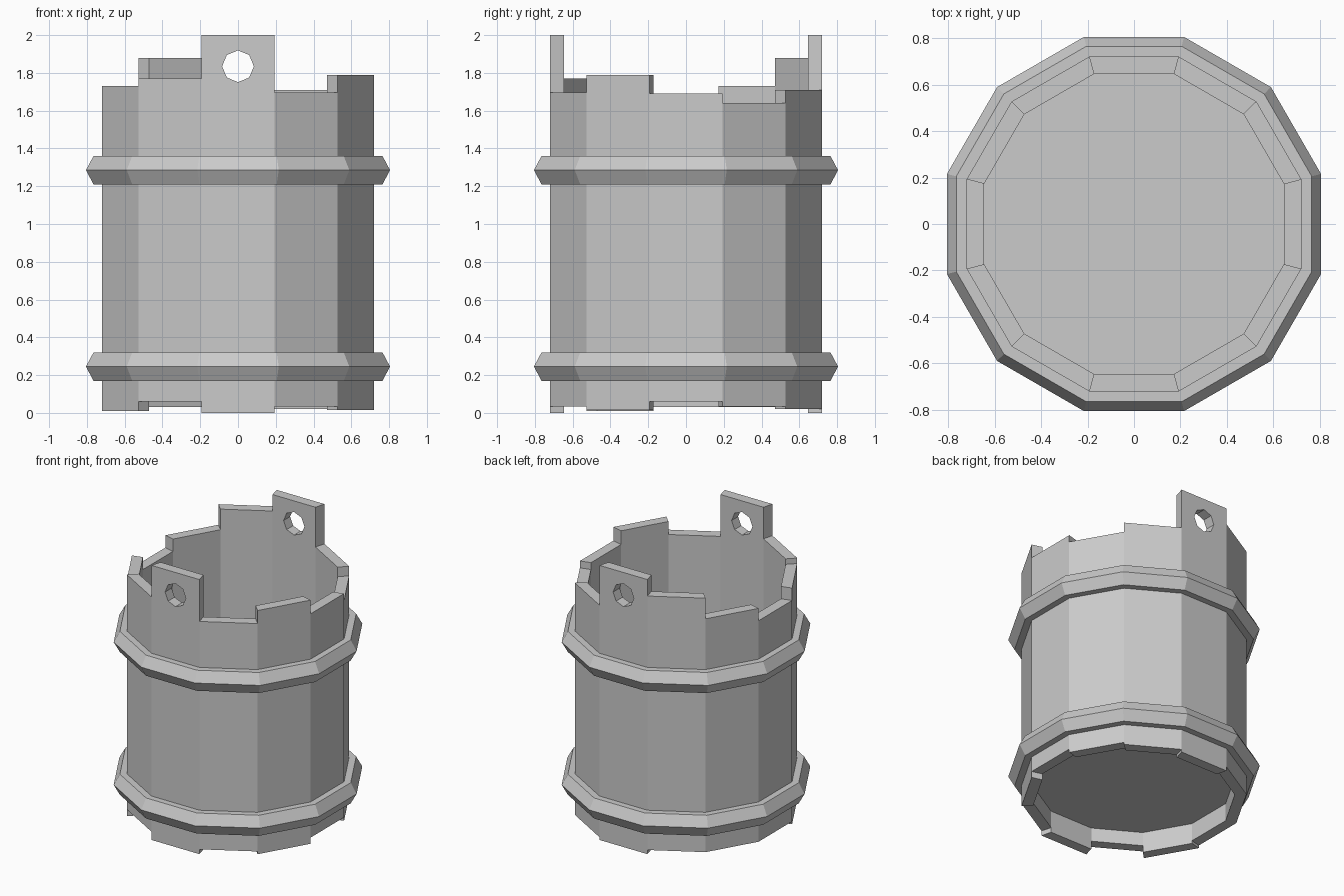
import bpy, bmesh
from math import radians, cos, sin

if "Cube" in bpy.data.objects:
    bpy.data.objects.remove(bpy.data.objects["Cube"])

SIDES = 12
OUTER, INNER = 0.72, 0.645          # wall apothems
CORNER = 1 / cos(radians(15))       # apothem -> corner radius


def ring_point(apothem, degrees, z):
    r = apothem * CORNER
    return (r * cos(radians(degrees)), r * sin(radians(degrees)), z)


def finish(bm, name):
    bmesh.ops.recalc_face_normals(bm, faces=bm.faces)
    mesh = bpy.data.meshes.new(name)
    bm.to_mesh(mesh)
    bm.free()
    obj = bpy.data.objects.new(name, mesh)
    bpy.context.collection.objects.link(obj)
    return obj


def stave(name, angle, bottom, top):
    """One wall plank: a wedge-shaped section extruded upward."""
    bm = bmesh.new()
    section = [(OUTER, -15), (OUTER, 15), (INNER, 15), (INNER, -15)]
    face = bm.faces.new([bm.verts.new(ring_point(a, angle + d, bottom)) for a, d in section])
    ext = bmesh.ops.extrude_face_region(bm, geom=[face])
    for v in ext["geom"]:
        if isinstance(v, bmesh.types.BMVert):
            v.co.z = top
    return finish(bm, name)


def hoop(name, z):
    """Pointed band swept round the twelve sides."""
    profile = [(0.71, -0.075), (0.765, -0.075), (0.805, 0), (0.765, 0.075), (0.71, 0.075)]
    bm = bmesh.new()
    rings = [[bm.verts.new(ring_point(a, 15 + 30 * i, z + dz)) for a, dz in profile]
             for i in range(SIDES)]
    n = len(profile)
    for i in range(SIDES):
        p, q = rings[i], rings[(i + 1) % SIDES]
        for j in range(n):
            k = (j + 1) % n
            bm.faces.new((p[j], q[j], q[k], p[k]))
    return finish(bm, name)


# Uneven staves: bottom and top, counter-clockwise from +x in 30 degree steps
HEIGHTS = [(0.06, 1.69), (0.035, 1.64), (0.02, 1.71), (0.0, 2.0),
           (0.03, 1.88), (0.03, 1.73), (0.03, 1.64), (0.01, 1.73),
           (0.06, 1.77), (0.0, 2.0), (0.035, 1.695), (0.015, 1.79)]
staves = []
for i, (low, high) in enumerate(HEIGHTS):
    name = {3: "back_handle_stave", 9: "front_handle_stave"}.get(i, f"stave_{i + 1}")
    staves.append(stave(name, 30 * i, low, high))

# Eight-sided rope holes through both tall staves
bpy.ops.mesh.primitive_cylinder_add(vertices=8, radius=0.084, depth=2,
                                    location=(0, 0, 1.835), rotation=(radians(90), 0, 0))
cutter = bpy.context.object
cutter.name = "hole_cutter"
cutter.hide_render = True
for i in (3, 9):
    mod = staves[i].modifiers.new("rope_hole", 'BOOLEAN')
    mod.operation, mod.solver, mod.object = 'DIFFERENCE', 'EXACT', cutter
    bpy.context.view_layer.objects.active = staves[i]
    bpy.ops.object.modifier_apply(modifier=mod.name)
bpy.data.objects.remove(cutter, do_unlink=True)

# Hoops
hoop("lower_hoop", 0.245)
hoop("upper_hoop", 1.285)

# Recessed floor
bm = bmesh.new()
low = [bm.verts.new(ring_point(0.65, 15 + 30 * i, 0.16)) for i in range(SIDES)]
high = [bm.verts.new(ring_point(0.65, 15 + 30 * i, 0.235)) for i in range(SIDES)]
bm.faces.new(low)
bm.faces.new(high)
for i in range(SIDES):
    k = (i + 1) % SIDES
    bm.faces.new((low[i], low[k], high[k], high[i]))
finish(bm, "floor")
